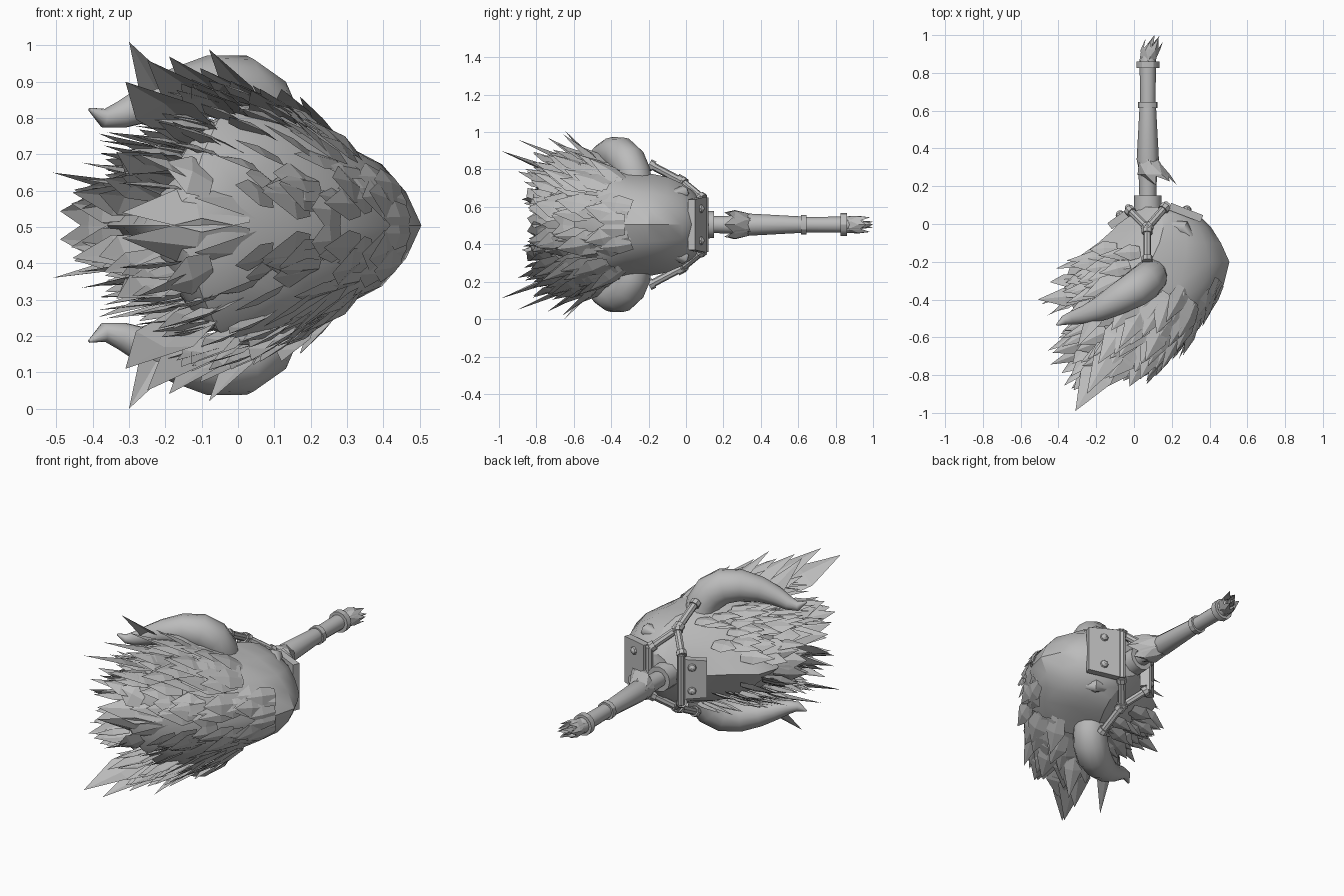
import bpy, bmesh, math, random
from mathutils import Vector as V

if "Cube" in bpy.data.objects:
    bpy.data.objects.remove(bpy.data.objects["Cube"])

random.seed(11)
MID = 0.505          # height of the mirror plane
grey = bpy.data.materials.new("plain_grey")
grey.diffuse_color = (0.5, 0.5, 0.5, 1)
grey.use_nodes = True
grey.node_tree.nodes["Principled BSDF"].inputs["Base Color"].default_value = grey.diffuse_color


def finish(name, bm, smooth=None, recalc=True):
    if recalc:
        bmesh.ops.recalc_face_normals(bm, faces=bm.faces)
    me = bpy.data.meshes.new(name)
    bm.to_mesh(me)
    bm.free()
    me.materials.append(grey)
    ob = bpy.data.objects.new(name, me)
    bpy.context.collection.objects.link(ob)
    if smooth:
        bpy.ops.object.select_all(action='DESELECT')
        ob.select_set(True)
        bpy.context.view_layer.objects.active = ob
        bpy.ops.object.shade_smooth_by_angle(angle=math.radians(smooth))
    return ob


def bridge(bm, rings):
    n = len(rings[0])
    for a, b in zip(rings, rings[1:]):
        for i in range(n):
            j = (i + 1) % n
            bm.faces.new((a[i], a[j], b[j], b[i]))
    bm.faces.new(rings[0])
    bm.faces.new(rings[-1][::-1])


def tube(bm, pts, radii, n=8):
    pts = [V(p) for p in pts]
    rings = []
    for i, p in enumerate(pts):
        t = (pts[min(i + 1, len(pts) - 1)] - pts[max(i - 1, 0)]).normalized()
        u = t.cross(V((0.45, -0.89, 0)) if abs(t.y) < 0.8 else V((1, 0, 0))).normalized()
        w = t.cross(u)
        rings.append([bm.verts.new(p + (u * math.cos(k * math.tau / n) + w * math.sin(k * math.tau / n)) * radii[i])
                      for k in range(n)])
    bridge(bm, rings)


def flip(p, s):
    return (p[0], p[1], MID + s * (p[2] - MID))


# Head: lofted sections (y, back x, ridge x, half height) with a keeled profile
SECT = [(0.09, 0.00, 0.24, 0.11), (0.05, -0.05, 0.34, 0.17), (-0.02, -0.10, 0.41, 0.22),
        (-0.10, -0.19, 0.46, 0.255), (-0.20, -0.33, 0.505, 0.275), (-0.32, -0.37, 0.475, 0.295),
        (-0.45, -0.32, 0.40, 0.33), (-0.58, -0.29, 0.29, 0.33), (-0.68, -0.26, 0.15, 0.29),
        (-0.75, -0.22, 0.02, 0.19), (-0.79, -0.19, -0.08, 0.08)]
HALF = [(1, 0), (0.95, 0.33), (0.87, 0.61), (0.72, 0.85), (0.50, 1), (0.33, 0.82), (0.16, 0.42), (0, 0)]


def surface(y, u):
    """Point on the upper half of the head, u running 0 (ridge) to 1 (back)."""
    k = next((i for i in range(len(SECT) - 1) if SECT[i + 1][0] <= y), len(SECT) - 2)
    a, b = SECT[k], SECT[k + 1]
    t = (a[0] - y) / (a[0] - b[0])
    lo, hi, h = (a[i] + (b[i] - a[i]) * t for i in (1, 2, 3))
    f = min(u, 0.999) * (len(HALF) - 1)
    i = int(f)
    f -= i
    px, pz = (HALF[i][c] + (HALF[i + 1][c] - HALF[i][c]) * f for c in (0, 1))
    return V((lo + (hi - lo) * px, y, MID + h * pz))


bm = bmesh.new()
rings = []
for y, lo, hi, h in SECT:
    loop = HALF + [(px, -pz) for px, pz in HALF[-2:0:-1]]
    rings.append([bm.verts.new((lo + (hi - lo) * px, y, MID + h * pz)) for px, pz in loop])
bridge(bm, rings)
finish("head", bm, 30)

# Brows: low raised folds beside the face
bm = bmesh.new()
for s in (1, -1):
    tube(bm, [flip(p, s) for p in ((0.17, 0.00, 0.67), (0.26, -0.02, 0.675), (0.32, -0.10, 0.66))],
         [0.02, 0.04, 0.015], 8)
finish("brows", bm, 50)


# Fur: folded leaf blades scattered over the head and mirrored
def blade(bm, root, tip, out, width):
    d = tip - root
    side = d.cross(out).normalized()
    out = side.cross(d).normalized()
    a, b = root - side * width * 0.35, root + side * width * 0.35
    m = root + d * random.uniform(0.35, 0.5)
    l, r, c = m - side * width * 0.5, m + side * width * 0.5, m + out * width * 0.14
    for s in (1, -1):
        q = [bm.verts.new(flip(p, s)) for p in (a, root + out * 0.01, b, l, c, r, tip)]
        for f in ((0, 1, 4, 3), (1, 2, 5, 4), (3, 4, 6), (4, 5, 6)):
            bm.faces.new([q[i] for i in (f if s > 0 else f[::-1])])


def lift(p):
    return V((p.x - 0.05, (p.y + 0.35) * 0.4, (p.z - MID) * 1.5)).normalized()


def scatter(name, count, ys, us, direction, length, width):
    bm = bmesh.new()
    for i in range(count):
        y = ys[0] + (ys[1] - ys[0]) * (i + random.random()) / count
        p = surface(y, random.uniform(*us))
        out = lift(p)
        j = V([random.uniform(-0.12, 0.12) for _ in range(3)])
        d = (V(direction) + j + out * 0.2).normalized()
        tip = p + d * random.uniform(*length)
        tip.x = max(tip.x, -0.46 + random.uniform(-0.03, 0.05))
        tip.y = max(tip.y, -0.86 + random.uniform(-0.03, 0.05))
        tip.z = max(tip.z, MID + 0.01)
        blade(bm, p + out * 0.004, tip, out, random.uniform(*width))
    finish(name, bm, recalc=False)


scatter("ridge_fur", 16, (-0.28, -0.62), (0.03, 0.24), (-0.58, -0.80, 0.05), (0.14, 0.22), (0.07, 0.12))
scatter("side_fur", 34, (-0.34, -0.66), (0.24, 0.62), (-0.52, -0.80, 0.14), (0.18, 0.30), (0.09, 0.15))
scatter("mane_end_fur", 24, (-0.60, -0.77), (0.05, 0.9), (-0.65, -0.70, 0.10), (0.14, 0.24), (0.08, 0.14))
scatter("back_fur", 34, (-0.24, -0.70), (0.62, 0.96), (-0.85, -0.42, 0.06), (0.15, 0.26), (0.07, 0.12))
scatter("nape_fur", 20, (-0.13, -0.36), (0.62, 0.93), (-0.97, -0.18, 0.03), (0.14, 0.22), (0.06, 0.10))

# Long tufts that stick out of the mane: root, tip, width
bm = bmesh.new()
for root, tip, w in (((-0.10, -0.64, 0.74), (-0.31, -0.99, 0.90), 0.18),
                     ((-0.18, -0.46, 0.80), (-0.30, -0.65, 1.01), 0.10),
                     ((-0.06, -0.56, 0.80), (-0.25, -0.90, 0.96), 0.16),
                     ((-0.03, -0.50, 0.82), (-0.19, -0.74, 0.97), 0.14),
                     ((0.04, -0.46, 0.83), (-0.08, -0.66, 0.99), 0.10),
                     ((0.18, -0.40, 0.79), (0.12, -0.58, 0.88), 0.11),
                     ((0.26, -0.34, 0.74), (0.17, -0.52, 0.86), 0.11),
                     ((-0.16, -0.70, 0.62), (-0.32, -0.88, 0.64), 0.15),
                     ((-0.02, -0.64, 0.70), (-0.22, -0.90, 0.79), 0.18),
                     ((0.16, -0.58, 0.57), (-0.12, -0.84, 0.58), 0.16),
                     ((0.02, -0.72, 0.56), (-0.32, -0.85, 0.54), 0.16),
                     ((-0.28, -0.38, 0.60), (-0.51, -0.40, 0.65), 0.10)):
    blade(bm, V(root), V(tip), lift(V(root)), w)
finish("long_tufts", bm, recalc=False)

# Horns: tapered tubes sweeping backward
HORN = [(0.09, -0.26, 0.70), (0.085, -0.28, 0.78), (0.055, -0.31, 0.84), (0.0, -0.35, 0.88),
        (-0.08, -0.395, 0.888), (-0.17, -0.445, 0.87), (-0.25, -0.478, 0.84), (-0.32, -0.495, 0.81),
        (-0.37, -0.51, 0.80), (-0.41, -0.535, 0.825)]
bm = bmesh.new()
for s in (1, -1):
    tube(bm, [flip(p, s) for p in HORN],
         [0.085, 0.092, 0.098, 0.096, 0.085, 0.068, 0.052, 0.038, 0.026, 0.004], 14)
finish("horns", bm, 50)

# Harness: rods from the horns to the bars behind the head
bm = bmesh.new()
for s in (1, -1):
    node, hook = (0.07, -0.02, 0.735), (0.07, -0.19, 0.825)
    ends = [(-0.03, 0.08, 0.64), (0.17, 0.095, 0.64)]
    for a, b in [(hook, node)] + [(node, e) for e in ends]:
        a, b = V(flip(a, s)), V(flip(b, s))
        tube(bm, [a, b], [0.021, 0.021])
        for t in (0.03, 0.9):
            p, d = a.lerp(b, t), (b - a).normalized() * 0.014
            tube(bm, [p - d, p + d], [0.029, 0.029])
for x, y in ((-0.03, 0.085), (0.17, 0.10)):
    tube(bm, [(x, y, MID - 0.145), (x, y, MID + 0.145)], [0.02, 0.02])
finish("harness", bm, 40)

# Plates with studs on both sides of the handle
for name, a, b, h0 in (("wide_plate", V((0.19, 0.095, MID)), V((0.36, 0.03, MID)), 0.15),
                       ("narrow_plate", V((0.0, 0.085, MID)), V((-0.13, -0.01, MID)), 0.12)):
    bm = bmesh.new()
    d = b - a
    n = V((-d.y, d.x, 0)).normalized()
    n = n if n.y > 0 else -n
    rings = [[bm.verts.new(p + n * o + V((0, 0, s * h)))
              for o, s in ((-0.022, -1), (0.018, -1), (0.018, 1), (-0.022, 1))]
             for p, h in ((a, h0), (b, h0 * 0.9))]
    bridge(bm, rings)
    for s in (1, -1):
        p = a.lerp(b, 0.5) + V((0, 0, s * h0 * 0.57)) + n * 0.015
        tube(bm, [p, p + n * 0.012, p + n * 0.022], [0.025, 0.02, 0.006], 8)
    finish(name, bm, 30)

# Handle: turned profile with collars
bm = bmesh.new()
PROF = [(0.06, 0.075), (0.15, 0.072), (0.15, 0.045), (0.30, 0.050), (0.34, 0.059), (0.615, 0.044), (0.615, 0.052),
        (0.645, 0.052), (0.645, 0.041), (0.825, 0.043), (0.825, 0.061), (0.86, 0.061), (0.86, 0.045), (0.92, 0.035)]
tube(bm, [(0.073, y, MID) for y, r in PROF], [r for y, r in PROF], 12)
finish("handle", bm, 30)

# Wraps: pointed leaves around the handle and at its end
bm = bmesh.new()
for y0, y1, r0, r1, lean, n in ((0.345, 0.205, 0.058, 0.075, 0.08, 6), (0.86, 0.965, 0.045, 0.045, 0.035, 6),
                                (0.88, 1.0, 0.035, 0.02, 0.045, 3)):
    for k in range(n):
        t = k * math.tau / n

        def at(ang, y, r, dx=0):
            return bm.verts.new((0.073 + dx + r * math.cos(ang), y, MID + r * math.sin(ang)))
        w = math.pi / n * 1.25
        m = y0 + (y1 - y0) * 0.6
        tip = min(y1 + (0.02 if k % 2 else 0), 1.0)
        q = [at(t - w, y0, r0), at(t + w, y0, r0), at(t + w, m, r1 * 1.05, lean * 0.4),
             at(t, m, r1 * 1.15, lean * 0.4), at(t - w, m, r1 * 1.05, lean * 0.4), at(t, tip, r1, lean)]
        for f in ((0, 1, 3), (1, 2, 3), (0, 3, 4), (4, 3, 5), (3, 2, 5)):
            bm.faces.new([q[i] for i in f])
finish("handle_wraps", bm)
